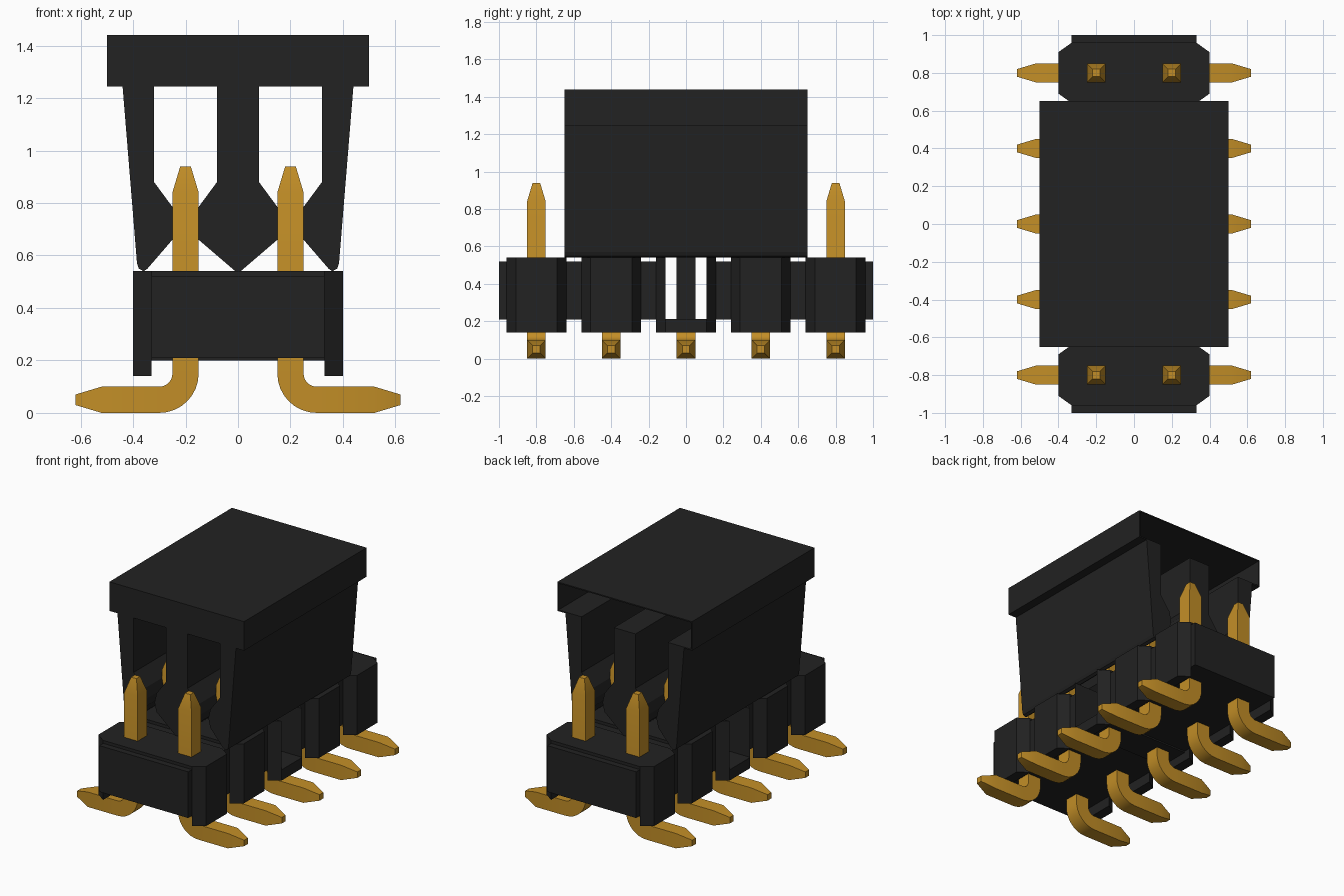
import bpy, bmesh, math
from mathutils import Vector

cube = bpy.data.objects.get("Cube")
if cube:
    bpy.data.objects.remove(cube)


def material(name, color, roughness):
    mat = bpy.data.materials.new(name)
    mat.use_nodes = True
    mat.diffuse_color = color
    bsdf = mat.node_tree.nodes["Principled BSDF"]
    bsdf.inputs["Base Color"].default_value = color
    bsdf.inputs["Roughness"].default_value = roughness
    return mat


BLACK = material("black_plastic", (0.016, 0.016, 0.016, 1), 0.6)
GOLD = material("gold_metal", (0.54, 0.27, 0.02, 1), 0.5)


def finish(bm, name, mat):
    bmesh.ops.recalc_face_normals(bm, faces=bm.faces)
    mesh = bpy.data.meshes.new(name)
    bm.to_mesh(mesh)
    bm.free()
    mesh.materials.append(mat)
    obj = bpy.data.objects.new(name, mesh)
    bpy.context.collection.objects.link(obj)
    return obj


def prism(name, outline, start, end, axis="z"):
    """Extrude an outline along z (outline in x, y) or y (outline in x, z)."""
    bm = bmesh.new()
    if axis == "z":
        verts = [bm.verts.new((a, b, start)) for a, b in outline]
        move = Vector((0, 0, end - start))
    else:
        verts = [bm.verts.new((a, start, b)) for a, b in outline]
        move = Vector((0, end - start, 0))
    face = bm.faces.new(verts)
    out = bmesh.ops.extrude_face_region(bm, geom=[face], use_keep_orig=True)
    moved = [v for v in out["geom"] if isinstance(v, bmesh.types.BMVert)]
    bmesh.ops.translate(bm, verts=moved, vec=move)
    return finish(bm, name, BLACK)


def box(name, x0, x1, y0, y1, z0, z1):
    return prism(name, [(x0, y0), (x1, y0), (x1, y1), (x0, y1)], z0, z1)


def mirrored(points):
    return [(-x, z) for x, z in reversed(points)]


# Bent pin: square sections swept down, round the bend and outwards
def pin(name, side, y):
    bend = 0.1
    path = [(0.2, 0.94, 0.02, 180), (0.2, 0.84, 0.05, 180)]
    for i in range(9):
        deg = 180 + 90 * i / 8
        a = math.radians(deg)
        path.append((0.3 + bend * math.cos(a), 0.15 + bend * math.sin(a), 0.05, deg))
    path += [(0.52, 0.05, 0.05, 270), (0.62, 0.05, 0.02, 270)]
    bm = bmesh.new()
    rings = []
    for x, z, h, deg in path:
        dx, dz = math.cos(math.radians(deg)) * h, math.sin(math.radians(deg)) * h
        rings.append([bm.verts.new((side * (x + k * dx), y + j * h, z + k * dz))
                      for k, j in ((1, 1), (1, -1), (-1, -1), (-1, 1))])
    for r, s in zip(rings, rings[1:]):
        for i in range(4):
            bm.faces.new((r[i], r[i - 1], s[i - 1], s[i]))
    bm.faces.new(rings[0])
    bm.faces.new(rings[-1])
    obj = finish(bm, name, GOLD)
    bpy.context.view_layer.objects.active = obj
    obj.select_set(True)
    bpy.ops.object.shade_smooth_by_angle(angle=math.radians(20))
    obj.select_set(False)


ROWS = [-0.8, -0.4, 0, 0.4, 0.8]
for row in ROWS:
    for side, label in ((-1, "right"), (1, "left")):
        pin(f"{label}_pin", side, row)

# Header body: a core at each end, open across the middle slot
SLOT, HALF = 0.11, 0.16
for s, label in ((-1, "front"), (1, "back")):
    lo, hi = sorted((s * SLOT, s * 1.0))
    box(f"{label}_header_core", -0.33, 0.33, lo, hi, 0.21, 0.52)
    prism(f"{label}_slot_wall", [(-0.4, s * SLOT), (0.4, s * SLOT),
                                 (0.33, s * HALF), (-0.33, s * HALF)], 0.21, 0.54)
box("slot_floor", -0.4, 0.4, -SLOT, SLOT, 0.2, 0.212)
box("slot_post", -0.253, 0.253, -0.052, 0.052, 0.205, 0.54)

# Chamfered header blocks with feet along both sides
for row in ROWS:
    if row:
        right = [(0.33, row - HALF), (0.4, row - SLOT), (0.4, row + SLOT), (0.33, row + HALF)]
        prism("header_block", right + mirrored(right), 0.21, 0.54)
    for s, label in ((-1, "right"), (1, "left")):
        prism(f"{label}_foot", [(s * 0.33, row - HALF), (s * 0.4, row - SLOT),
                                (s * 0.4, row + SLOT), (s * 0.33, row + HALF)], 0.14, 0.212)

# Socket walls: tapered outer walls and a pointed centre divider
DEPTH, SEAT, TOP = 0.65, 1.245, 1.44
wall = [(0.44, SEAT), (0.385, 0.57), (0.378, 0.55), (0.36, 0.54), (0.345, 0.55),
        (0.25, 0.66), (0.235, 0.72), (0.25, 0.785), (0.32, 0.88), (0.32, SEAT)]
prism("left_socket_wall", wall, -DEPTH, DEPTH, "y")
prism("right_socket_wall", mirrored(wall), -DEPTH, DEPTH, "y")
divider = [(0.01, 0.54), (0.15, 0.66), (0.165, 0.72), (0.15, 0.785), (0.08, 0.88), (0.08, SEAT)]
prism("socket_divider", divider + mirrored(divider), -DEPTH, DEPTH, "y")

# Hollow cap, open at the back
T = 0.008
box("cap_top", -0.5, 0.5, -DEPTH, DEPTH, TOP - T, TOP)
box("cap_front", -0.5, 0.5, -DEPTH, -DEPTH + T, SEAT, TOP)
for s, label in ((-1, "right"), (1, "left")):
    lo, hi = sorted((s * 0.5, s * (0.5 - T)))
    box(f"{label}_cap_side", lo, hi, -DEPTH, DEPTH, SEAT, TOP)
    lo, hi = sorted((s * 0.5, s * 0.32))
    box(f"{label}_cap_ledge", lo, hi, -DEPTH, DEPTH, SEAT, SEAT + T)
